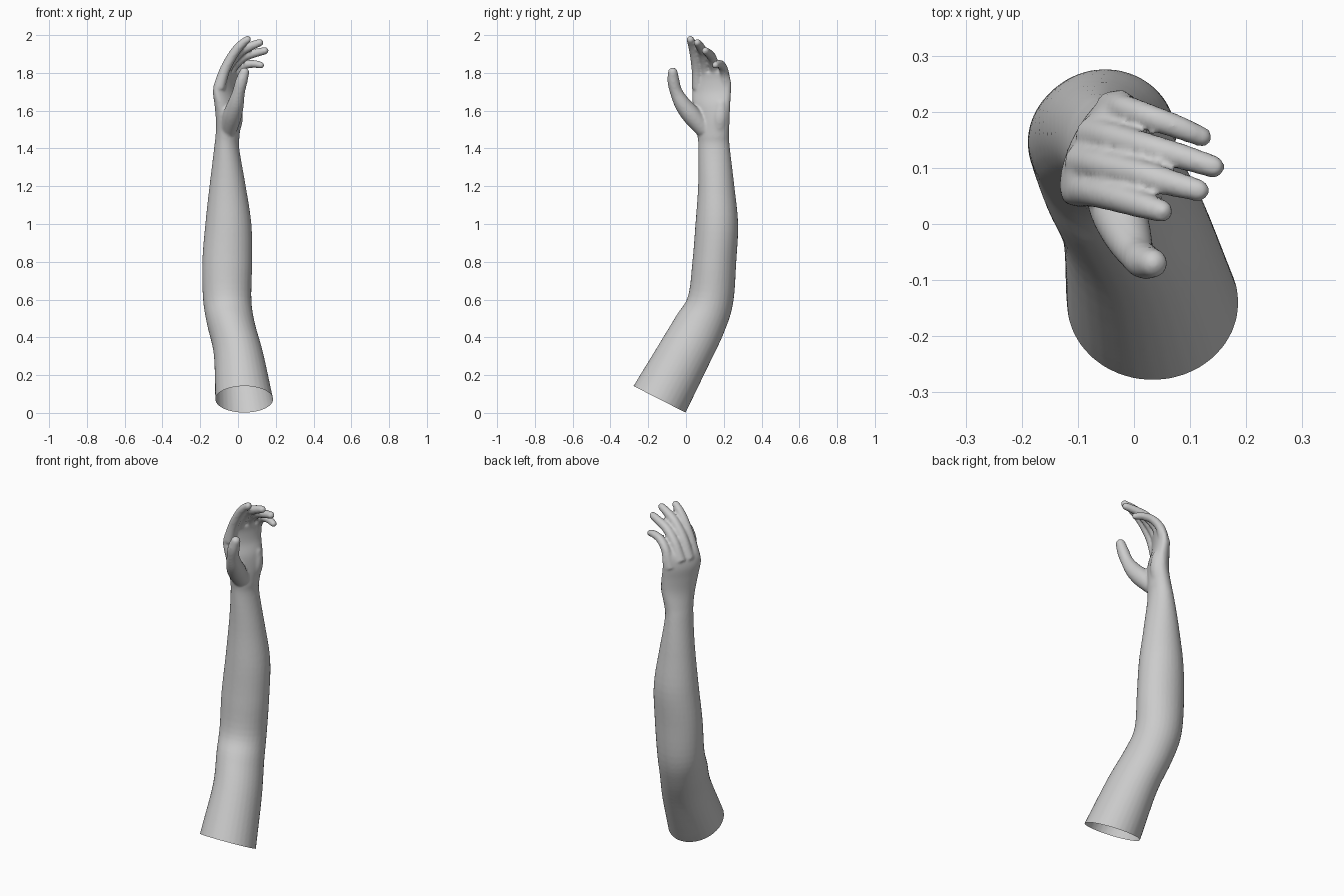
import bpy, bmesh, math
from mathutils import Vector, Matrix

SEG = 32
bm = bmesh.new()


def catmull(rows, steps=5):
    """Smoothly resample a list of equal-length number rows."""
    out = []
    n = len(rows)
    for i in range(n - 1):
        p = [rows[max(0, min(n - 1, k))] for k in (i - 1, i, i + 1, i + 2)]
        for s in range(steps):
            t = s / steps
            out.append([0.5 * (2 * b + (c - a) * t + (2 * a - 5 * b + 4 * c - d) * t * t
                               + (3 * b - a - 3 * c + d) * t ** 3)
                        for a, b, c, d in zip(*p)])
    out.append(list(rows[-1]))
    return out


def loft(rings):
    """Closed skin over rings of (centre, matrix, a, b)."""
    loops = []
    for c, m, a, b in rings:
        loops.append([bm.verts.new(c + m @ Vector((a * math.cos(w), b * math.sin(w), 0)))
                      for w in (2 * math.pi * k / SEG for k in range(SEG))])
    for lo, hi in zip(loops, loops[1:]):
        for k in range(SEG):
            j = (k + 1) % SEG
            bm.faces.new((lo[k], lo[j], hi[j], hi[k]))
    bm.faces.new(loops[0][::-1])
    bm.faces.new(loops[-1])


def digit(rows):
    """Round-tipped tube through (x, y, z, radius) rows."""
    pts = catmull(rows)
    rings = []
    for i, p in enumerate(pts):
        d = Vector(pts[min(i + 1, len(pts) - 1)][:3]) - Vector(pts[max(i - 1, 0)][:3])
        side = Vector((0.45, 0.89, 0)).cross(d).normalized()
        d.normalize()
        m = Matrix((side, d.cross(side), d)).transposed()
        rings.append((Vector(p[:3]), m, p[3], p[3]))
    c, m, r, _ = rings[-1]
    for w in (20, 40, 60, 75, 86):
        w = math.radians(w)
        rings.append((c + d * r * math.sin(w), m, r * math.cos(w), r * math.cos(w)))
    loft(rings)


# upper arm, forearm and palm: x, y, z, half width, half depth, tilt, yaw
arm = [
    (0.050, -0.185, -0.01, 0.156, 0.157, 27, 0),
    (0.033, -0.140, 0.072, 0.153, 0.155, 27, 0),
    (0.003, -0.010, 0.31, 0.131, 0.142, 27, 0),
    (-0.037, 0.075, 0.47, 0.127, 0.134, 20, 0),
    (-0.057, 0.130, 0.60, 0.128, 0.121, 8, 0),
    (-0.057, 0.150, 0.80, 0.132, 0.116, 1, 0),
    (-0.051, 0.163, 1.00, 0.122, 0.113, 0, 0),
    (-0.055, 0.160, 1.20, 0.096, 0.096, 0, 0),
    (-0.060, 0.149, 1.40, 0.066, 0.084, 0, -10),
    (-0.055, 0.144, 1.47, 0.061, 0.086, 0, -18),
    (-0.050, 0.140, 1.55, 0.056, 0.098, 0, -27),
    (-0.056, 0.135, 1.63, 0.053, 0.108, 0, -27),
    (-0.068, 0.136, 1.70, 0.044, 0.113, 0, -27),
    (-0.062, 0.138, 1.76, 0.034, 0.110, 0, -27),
    (-0.044, 0.135, 1.80, 0.020, 0.098, 0, -27),
]
loft([(Vector(r[:3]),
       Matrix.Rotation(math.radians(r[6]), 3, 'Z') @ Matrix.Rotation(math.radians(-r[5]), 3, 'X'),
       r[3], r[4]) for r in catmull(arm)])

# index, middle, ring and little finger
digit([(-0.100, 0.062, 1.72, .032), (-0.072, 0.058, 1.81, .028), (-0.030, 0.047, 1.89, .026),
       (0.010, 0.035, 1.943, .024), (0.050, 0.023, 1.977, .020)])
digit([(-0.095, 0.112, 1.73, .033), (-0.055, 0.104, 1.83, .028), (0.005, 0.090, 1.905, .026),
       (0.060, 0.075, 1.938, .024), (0.115, 0.060, 1.960, .020)])
digit([(-0.075, 0.160, 1.73, .033), (-0.035, 0.153, 1.82, .027), (0.025, 0.137, 1.880, .025),
       (0.085, 0.120, 1.903, .023), (0.142, 0.102, 1.917, .020)])
digit([(-0.040, 0.208, 1.70, .030), (-0.015, 0.205, 1.79, .025), (0.030, 0.190, 1.838, .023),
       (0.080, 0.172, 1.848, .021), (0.122, 0.155, 1.841, .018)])
# thumb and its muscle pad
digit([(-0.050, 0.095, 1.50, .045), (-0.030, 0.030, 1.575, .050), (-0.012, -0.018, 1.635, .043),
       (0.004, -0.052, 1.700, .033), (0.018, -0.066, 1.755, .032), (0.034, -0.070, 1.803, .026)])
# heel of the hand on the little finger side
digit([(-0.035, 0.170, 1.48, .040), (-0.018, 0.180, 1.56, .044), (-0.020, 0.185, 1.63, .038)])

bmesh.ops.recalc_face_normals(bm, faces=bm.faces)
mesh = bpy.data.meshes.new("arm_and_hand")
bm.to_mesh(mesh)
bm.free()
obj = bpy.data.objects.new("arm_and_hand", mesh)
bpy.context.collection.objects.link(obj)

# fuse everything into one smooth skin
rm = obj.modifiers.new("fuse", 'REMESH')
rm.mode = 'VOXEL'
rm.voxel_size = 0.007
sm = obj.modifiers.new("soften", 'SMOOTH')
sm.factor = 0.5
sm.iterations = 6
dg = bpy.context.evaluated_depsgraph_get()
skin = bpy.data.meshes.new_from_object(obj.evaluated_get(dg))
obj.modifiers.clear()
obj.data = skin

# cut the upper arm open at a slant
bm = bmesh.new()
bm.from_mesh(skin)
bmesh.ops.bisect_plane(bm, geom=bm.verts[:] + bm.edges[:] + bm.faces[:],
                       plane_co=(0.033, -0.14, 0.072), plane_no=(0, 0.454, 0.891),
                       clear_inner=True)
for f in bm.faces:
    f.smooth = True
bm.to_mesh(skin)
bm.free()
